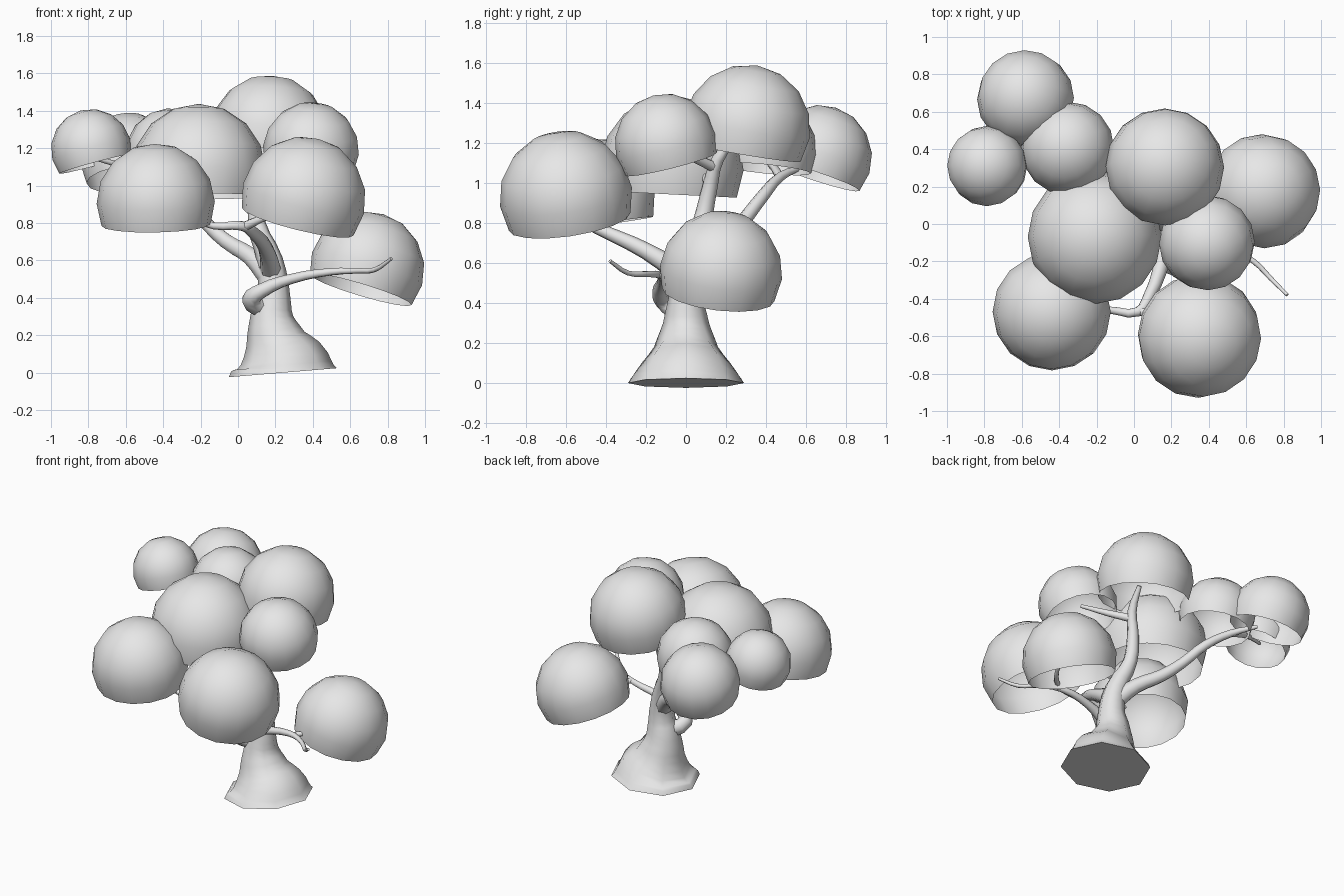
import bpy, bmesh
from mathutils import Vector

if "Cube" in bpy.data.objects:
    bpy.data.objects.remove(bpy.data.objects["Cube"])

grey = bpy.data.materials.new("plain_grey")
grey.use_nodes = True
grey.diffuse_color = (0.8, 0.8, 0.8, 1)
grey.node_tree.nodes["Principled BSDF"].inputs["Base Color"].default_value = (0.8, 0.8, 0.8, 1)


def foliage(name, centre, radius, lean):
    """Open dome: a sphere trimmed below its middle and leaning outward."""
    bm = bmesh.new()
    bmesh.ops.create_uvsphere(bm, u_segments=16, v_segments=8, radius=radius)
    low = [v for v in bm.verts if v.co.z < -0.45 * radius]
    bmesh.ops.delete(bm, geom=low, context='VERTS')
    for f in bm.faces:
        f.smooth = True
    mesh = bpy.data.meshes.new(name)
    bm.to_mesh(mesh)
    bm.free()
    mesh.materials.append(grey)
    ob = bpy.data.objects.new(name, mesh)
    ob.location = centre
    axis = Vector((lean[0], lean[1], 1))
    ob.rotation_euler = Vector((0, 0, 1)).rotation_difference(axis).to_euler()
    bpy.context.collection.objects.link(ob)


def limb(name, points, steps=3):
    """Eight-sided tapering tube through (x, y, z, radius) points."""
    curve = bpy.data.curves.new(name, 'CURVE')
    curve.dimensions = '3D'
    curve.bevel_depth = 1
    curve.bevel_resolution = 2
    curve.resolution_u = steps
    curve.use_fill_caps = True
    spline = curve.splines.new('BEZIER')
    spline.bezier_points.add(len(points) - 1)
    for bp, (x, y, z, r) in zip(spline.bezier_points, points):
        bp.co = (x, y, z)
        bp.radius = r
        bp.handle_left_type = bp.handle_right_type = 'AUTO'
    curve.materials.append(grey)
    ob = bpy.data.objects.new(name, curve)
    bpy.context.collection.objects.link(ob)
    bpy.ops.object.select_all(action='DESELECT')
    ob.select_set(True)
    bpy.context.view_layer.objects.active = ob
    bpy.ops.object.convert(target='MESH')
    bpy.ops.object.shade_smooth_by_angle(angle=1.0)


# Foliage domes
foliage("back_foliage", (-.58, .67, 1.13), .26, (-.1, .33))
foliage("right_foliage", (-.785, .31, 1.195), .215, (-.27, .05))
foliage("back_right_foliage", (-.355, .405, 1.165), .25, (-.1, .1))
foliage("middle_foliage", (-.21, -.07, 1.08), .358, (0, .05))
foliage("top_foliage", (.165, .305, 1.275), .317, (.05, .17))
foliage("left_foliage", (.39, -.1, 1.19), .257, (.1, -.25))
foliage("low_left_foliage", (.69, .175, .555), .307, (.3, .12))
foliage("front_left_foliage", (.35, -.6, .93), .333, (.25, -.15))
foliage("front_right_foliage", (-.44, -.47, .91), .316, (-.02, -.14))

# Flared trunk running up into the top limb
limb("trunk", [(.24, 0, 0, .29), (.235, 0, .06, .25), (.2, 0, .18, .16), (.18, 0, .3, .115),
               (.19, 0, .42, .088), (.17, .02, .6, .07), (.1, .08, .8, .047),
               (.11, .12, .98, .038), (.15, .16, 1.12, .03), (.18, .27, 1.25, .015)])
limb("left_fork", [(.14, .14, 1.08, .028), (.24, .03, 1.13, .022), (.38, -.08, 1.18, .012)])
limb("middle_fork", [(.11, .12, 1.0, .028), (.02, .06, 1.08, .02), (-.14, -.03, 1.14, .012)])

# Low branch with a bare twig
limb("low_branch", [(.16, 0, .34, .06), (.07, -.09, .39, .05), (.13, -.13, .44, .04),
                    (.28, -.12, .5, .028), (.5, -.13, .54, .02), (.64, -.2, .545, .015),
                    (.73, -.29, .55, .013), (.82, -.38, .61, .009)])
limb("low_fork", [(.52, -.135, .54, .018), (.62, -.04, .55, .015), (.7, .1, .58, .01)])

# Front branch splitting to both front domes
limb("front_branch", [(.18, .02, .52, .06), (.15, -.2, .66, .042), (.08, -.39, .75, .032),
                      (.02, -.47, .785, .027), (-.13, -.46, .785, .02), (-.32, -.47, .86, .012)])
limb("front_fork", [(.03, -.46, .78, .025), (.14, -.52, .83, .02), (.3, -.58, .9, .012)])

# Back branch splitting to the back and right domes
limb("back_branch", [(.18, 0, .5, .065), (.07, .1, .62, .05), (-.06, .2, .7, .042),
                     (-.17, .28, .8, .036), (-.28, .38, .93, .032), (-.42, .47, 1.03, .025),
                     (-.55, .58, 1.08, .012)])
limb("right_fork", [(-.42, .47, 1.03, .023), (-.6, .42, 1.1, .018), (-.78, .33, 1.15, .01)])
